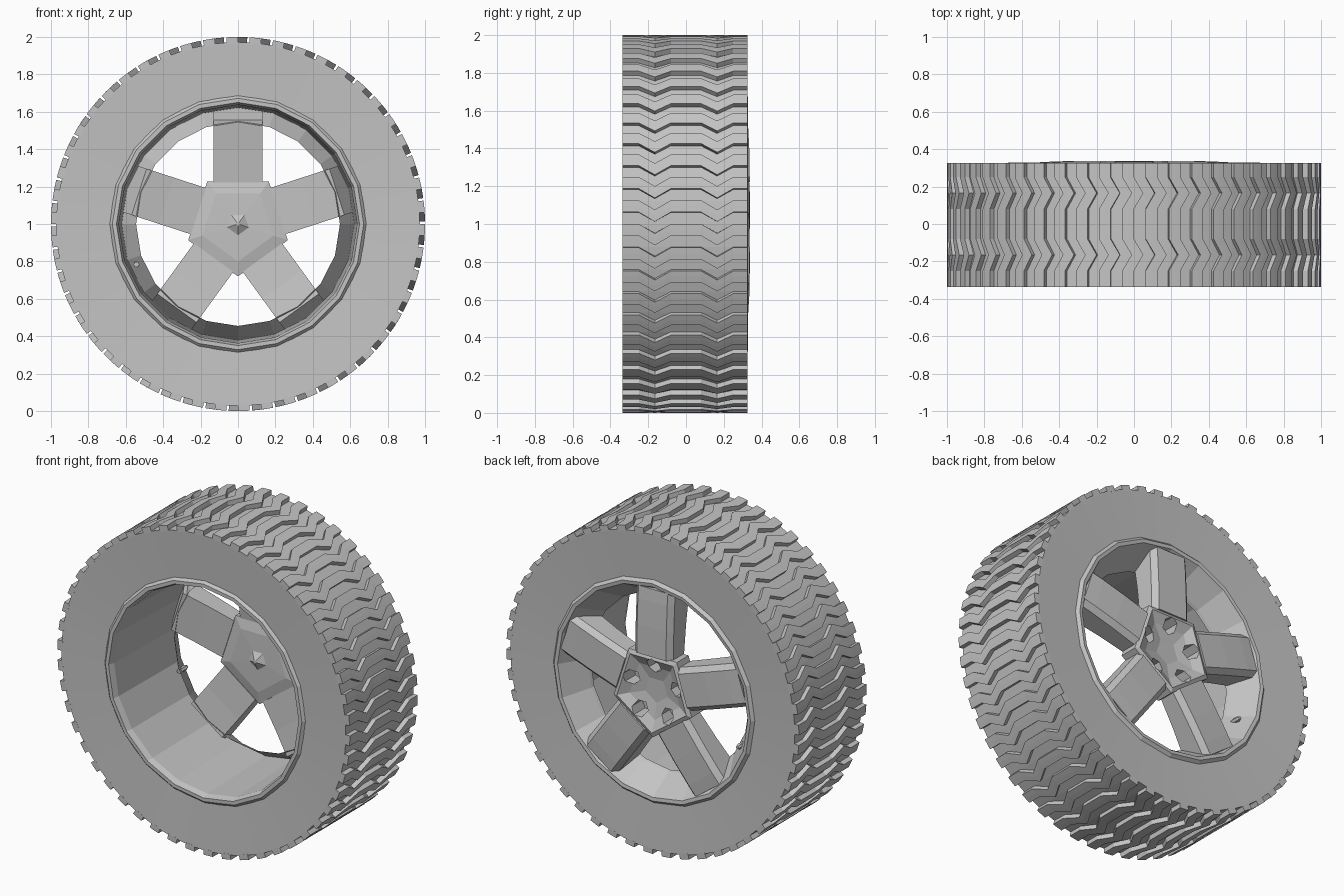
import bpy, bmesh
from math import sin, cos, pi, tau

cube = bpy.data.objects.get("Cube")
if cube:
    bpy.data.objects.remove(cube, do_unlink=True)

grey = bpy.data.materials.new("plain grey")
grey.use_nodes = True
colour = (0.55, 0.55, 0.55, 1)
grey.diffuse_color = colour
grey.node_tree.nodes["Principled BSDF"].inputs["Base Color"].default_value = colour

FRONT, BACK = -0.336, 0.326
UP = pi / 2
SPOKES = [UP + tau * k / 5 for k in range(5)]


def point(r, a, y, side=0.0):
    """Position at radius r and angle a about the axle, shifted sideways."""
    return (r * cos(a) - side * sin(a), y, 1 + r * sin(a) + side * cos(a))


def finish(name, bm):
    bmesh.ops.recalc_face_normals(bm, faces=bm.faces)
    mesh = bpy.data.meshes.new(name)
    bm.to_mesh(mesh)
    bm.free()
    mesh.materials.append(grey)
    obj = bpy.data.objects.new(name, mesh)
    bpy.context.collection.objects.link(obj)
    return obj


def loft(bm, rings, closed=False):
    """Skin a list of equal rings; cap the ends unless the list is a loop."""
    rings = [[bm.verts.new(p) for p in ring] for ring in rings]
    n = len(rings[0])
    pairs = list(zip(rings, rings[1:]))
    if closed:
        pairs.append((rings[-1], rings[0]))
    else:
        bm.faces.new(rings[0])
        bm.faces.new(rings[-1])
    for a, b in pairs:
        for i in range(n):
            j = (i + 1) % n
            bm.faces.new((a[i], a[j], b[j], b[i]))


def revolve(name, profile, sides, start=UP, closed=False):
    bm = bmesh.new()
    loft(bm, [[point(r, start + tau * i / sides, y) for i in range(sides)]
              for r, y in profile], closed)
    return finish(name, bm)


# Tyre carcass
revolve("tyre_body", [(0.68, FRONT + 0.015), (0.972, FRONT), (0.972, BACK),
                      (0.68, BACK - 0.015)], 100, closed=True)

# Zigzag tread bars, raised from the carcass
BARS = 50
ZIGZAG = [(-0.25, 0), (-0.165, 1), (-0.08, 0), (0.08, 0), (0.165, 1), (0.25, 0)]
stations = [(FRONT, 0)] + ZIGZAG + [(BACK, 0)]
bm = bmesh.new()
for k in range(BARS):
    rings = []
    for y, shift in stations:
        a = UP + tau * k / BARS - 0.05 * shift
        b = a + pi / BARS
        mid = (a + b) / 2
        rings.append([point(0.965, a, y), point(1, a, y), point(1, mid, y),
                      point(1, b, y), point(0.965, b, y)])
    loft(bm, rings)
finish("tread", bm)

# Rim: front lip, deep barrel, inward dish and back lip
revolve("rim", [(0.695, -0.312), (0.672, FRONT), (0.65, FRONT), (0.637, -0.3),
                (0.622, 0.27), (0.545, 0.155), (0.552, 0.172), (0.637, 0.305),
                (0.65, BACK), (0.672, BACK + 0.003), (0.695, 0.305),
                (0.66, 0.28), (0.66, -0.28)], 20, closed=True)

# Five spokes with chamfered outer edges
bm = bmesh.new()
for a in SPOKES:
    rings = []
    for r, front, back in [(0.222, 0.205, 0.338), (0.4, 0.185, 0.335),
                           (0.556, 0.16, 0.327), (0.632, 0.285, 0.32)]:
        shape = [(-0.13, front), (-0.13, back - 0.03), (-0.1, back),
                 (0.1, back), (0.13, back - 0.03), (0.13, front)]
        rings.append([point(r, a, y, s) for s, y in shape])
    loft(bm, rings)
finish("spokes", bm)

# Five-sided hub, dished at the back and pointed at the front
hub = revolve("hub", [(0.01, 0.165), (0.06, 0.192), (0.2, 0.195), (0.28, 0.21),
                      (0.28, 0.325), (0.25, 0.336), (0.18, 0.305),
                      (0.08, 0.288)], 5, start=-UP)

# Hexagonal bolt recesses cut into the hub
bm = bmesh.new()
for a in SPOKES:
    x, _, z = point(0.16, a, 0)
    loft(bm, [[(x + 0.048 * cos(a + tau * i / 6), y, z + 0.048 * sin(a + tau * i / 6))
               for i in range(6)] for y in (0.225, 0.4)])
cutter = finish("bolt_cutter", bm)
cutter.hide_render = True
cut = hub.modifiers.new("bolt recesses", "BOOLEAN")
cut.operation = "DIFFERENCE"
cut.solver = "EXACT"
cut.object = cutter
depsgraph = bpy.context.evaluated_depsgraph_get()
carved = bpy.data.meshes.new_from_object(hub.evaluated_get(depsgraph))
hub.modifiers.clear()
hub.data = carved
bpy.data.objects.remove(cutter, do_unlink=True)

# Valve stem on the dish
bm = bmesh.new()
va = pi + 0.38
vx, _, vz = point(0.585, va, 0)
loft(bm, [[(vx + r * cos(tau * i / 6), y, vz + r * sin(tau * i / 6))
           for i in range(6)] for r, y in [(0.016, 0.2), (0.016, 0.26), (0.01, 0.275)]])
finish("valve_stem", bm)
